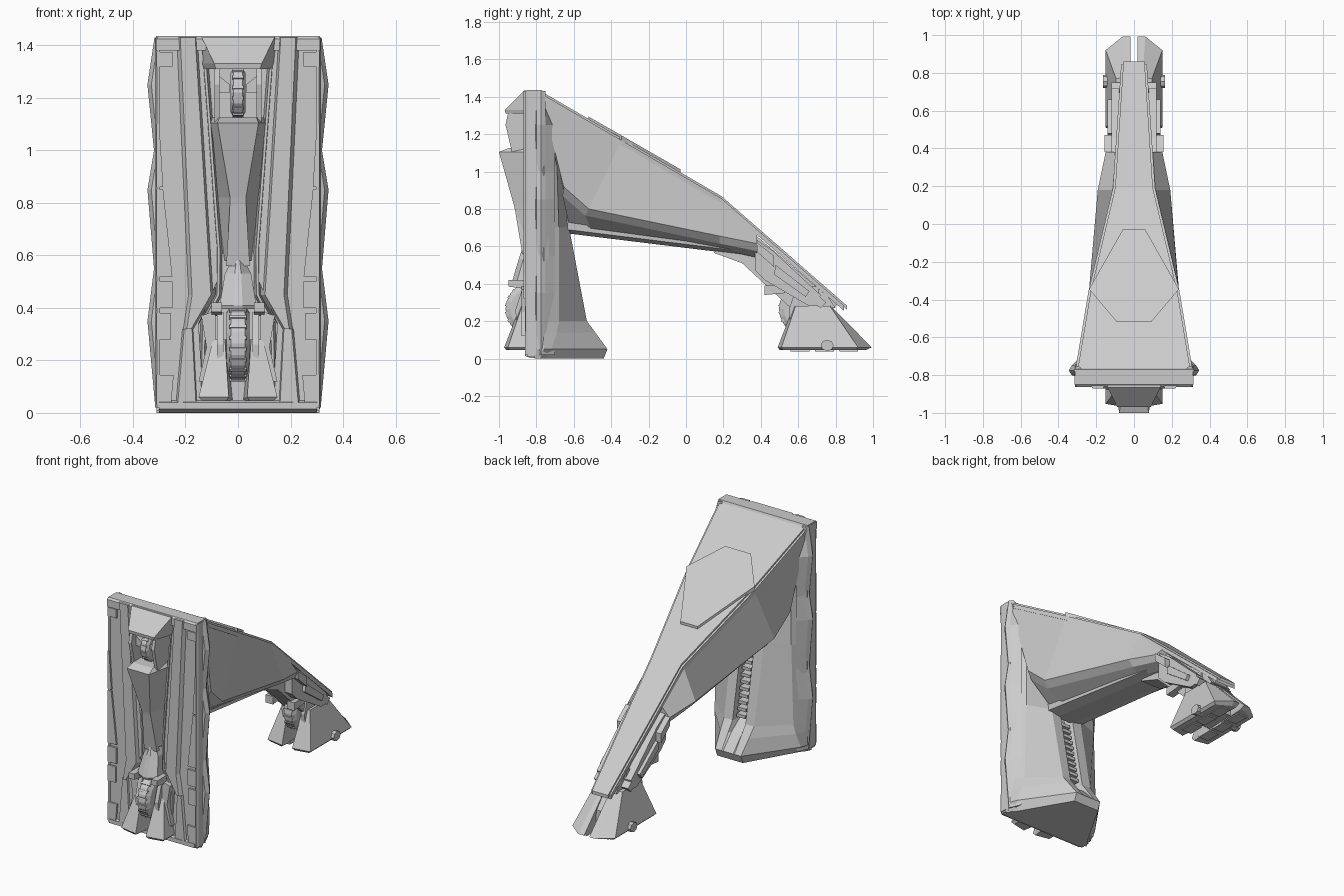
import bpy, bmesh, math


def make(name, bodies, mirror=False):
    """bodies: list of lofts, each a list of equal-length rings of points."""
    bm = bmesh.new()
    for rings in bodies:
        for s in ((1, -1) if mirror else (1,)):
            vs = [[bm.verts.new((s * x, y, z)) for x, y, z in r] for r in rings]
            n = len(vs[0])
            for a, b in zip(vs, vs[1:]):
                for i in range(n):
                    j = (i + 1) % n
                    bm.faces.new((a[i], a[j], b[j], b[i]))
            bm.faces.new(vs[0])
            bm.faces.new(vs[-1])
    bmesh.ops.recalc_face_normals(bm, faces=bm.faces)
    me = bpy.data.meshes.new(name)
    bm.to_mesh(me)
    bm.free()
    ob = bpy.data.objects.new(name, me)
    bpy.context.collection.objects.link(ob)
    return ob


def sym(half):                # half outline mirrored into a full ring
    return list(half) + [(-x, y, z) for x, y, z in reversed(half)]


def front(poly, y0, y1):      # x,z outline extruded along y
    return [[(x, y, z) for x, z in poly] for y in (y0, y1)]


def side(poly, x0, x1):       # y,z outline extruded along x
    return [[(x, y, z) for y, z in poly] for x in (x0, x1)]


def level(z, *pts):           # x,y outline at height z
    return [(x, y, z) for x, y in pts]


def wheel(name, y, z, r, hw, n=20):
    rings = []
    for x, k in [(-hw, .82), (-hw * .6, 1), (hw * .6, 1), (hw, .82)]:
        rings.append([(x, y + r * k * math.cos(2 * math.pi * i / n),
                       z + r * k * math.sin(2 * math.pi * i / n)) for i in range(n)])
    make(name, [rings])
    # raised treads
    tr = []
    for i in range(n):
        a = 2 * math.pi * (i + .5) / n
        c, s = math.cos(a), math.sin(a)
        tr.append([[(x, y + c * q - s * t, z + s * q + c * t)
                    for q, t in ((r * .9, -.008), (r * 1.02, -.006), (r * 1.02, .006), (r * .9, .008))]
                   for x in (-hw * .75, hw * .75)])
    make(name + "_treads", tr)


# --- tower core with tapering back spine, grooved down the middle
core = [(0, .295, -.78, .27, -.75, .09, -.44, 0), (.05, .315, -.76, .30, -.72, .09, -.42, 0),
        (.14, .315, -.76, .285, -.69, .10, -.485, .02), (.20, .315, -.76, .275, -.68, .105, -.53, .06),
        (.70, .315, -.76, .26, -.68, .11, -.625, .06),
        (1.03, .315, -.76, .25, -.69, .11, -.66, .02), (1.43, .31, -.78, .29, -.775, .1, -.77, 0)]
make("tower_core", [[sym(level(z, (.31, -.81), (a, b), (c, d), (e, f), (.045, f), (.035, f - g)))
                     for z, a, b, c, d, e, f, g in core]])
make("spine_rack", [side([(-.68, z), (-.545 - .19 * (z - .2), z), (-.545 - .19 * (z - .2), z + .02), (-.68, z + .025)], -.03, .03)
                    for z in [.22 + .04 * i for i in range(11)]])

# --- wavy side fins
fins = [(.02, .315), (.35, .345), (.55, .32), (.85, .345), (1.0, .32), (1.25, .345), (1.43, .318)]
make("side_fin", [[level(z, (.29, -.81), (w - .015, -.80), (w, -.775), (w - .015, -.75), (.28, -.70 - .06 * (z > 1.3)))
                   for z, w in fins]], True)

# --- front frame plates either side of the central channel
make("front_plate", [front([(.31, .01), (.31, 1.43), (.14, 1.43), (.07, .62), (.08, .5),
                            (.15, .34), (.13, .01)], -.848, -.79)], True)
rail = [(.295, -.83), (.297, -.855), (.308, -.858), (.316, -.845), (.316, -.80)]
make("edge_rail", [[level(z, *rail) for z in (.02, 1.43)]], True)

# --- long angled ribs, kicking outward above the foot
ribs = [(1.43, .145, .25), (.45, .085, .205), (.32, .16, .225)]
make("front_rib", [[level(z, (a, -.82), (a + .018, -.87), (b - .03, -.87), (b, -.82)) for z, a, b in ribs],
                   [level(z, (a, -.82), (a + .015, -.858), (b - .02, -.862), (b, -.82))
                    for z, a, b in ((.32, .16, .225), (.03, .145, .25))]], True)
make("inner_rib", [[level(z, (a, -.80), (a + .01, -.855), (a + .02, -.855), (a + .03, -.80))
                    for z, a in ((1.32, .11), (.62, .058), (.45, .06), (.34, .115), (.1, .12))]], True)

# --- edge blocks
blocks = [[(.25, 1.32), (.25, 1.375), (.31, 1.375), (.31, 1.32)],
          [(.25, .52), (.285, .85), (.31, .85), (.31, .52)],
          [(.300, 1.1), (.31, 1.1), (.31, .86), (.285, .86)],
          [(.25, .4), (.25, .5), (.31, .5), (.31, .4)],
          [(.255, .28), (.255, .38), (.31, .38), (.31, .28)],
          [(.255, .03), (.245, .145), (.31, .145), (.31, .03)]]
make("edge_block", [front(b, -.860, -.83) for b in blocks], True)
make("bottom_sill", [side([(-.862, .015), (-.862, .04), (-.84, .05), (-.78, .05), (-.78, .002), (-.83, .002)], -.30, .30)])
make("top_bar", [side([(-.862, 1.38), (-.862, 1.425), (-.85, 1.435), (-.77, 1.435), (-.74, 1.38)], -.312, .312)])

# --- upper hood, cheeks and little roller
make("hood", [[sym(level(1.432, (.14, -.865), (.14, -.80))), sym(level(1.33, (.09, -.968), (.15, -.81))),
               sym(level(1.31, (.085, -.965), (.14, -.81)))]])
make("hood_cheek", [side([(-.81, 1.32), (-.95, 1.32), (-.965, 1.25), (-.93, 1.1), (-.81, 1.1)], .07, .09),
                    front([(.03, 1.25), (.08, 1.29), (.08, 1.22), (.03, 1.22)], -.92, -.83)], True)
wheel("upper_roller", -.855, 1.22, .095, .028, 14)

# --- tongue running down the channel
make("tongue", [[sym(level(z, (a, f), (b, -.80))) for z, a, b, f in
                 ((1.125, .07, .10, -.95), (1.105, .078, .115, -1.0), (.82, .03, .085, -.92), (.58, .03, .055, -.865))]])
make("tongue_ridge", [[sym(level(z, (a, f), (a, -.85))) for z, a, f in ((.84, .028, -.922), (.56, .045, -.875))]])

# --- pointed cowl above the lower wheel
make("cowl", [[sym(level(z, (a * .25, f), (a, f + .025), (a, -.81))) for z, a, f in
               ((.62, .006, -.865), (.53, .05, -.895), (.41, .07, -.93), (.395, .065, -.925))]])


def foot(tag, y0, d):
    """Split foot with wheel; d scales its depth."""
    lv = [(.045, .045, .012, .135, .03, .135, .42, .05, .47), (.06, .035, 0, .15, .02, .15, .43, .06, .503),
          (.28, .05, .085, .095, .095, .095, .28, .045, .285)]
    make(tag + "_shoe", [[level(z, (a, y0 + b), (c, y0 + e), (g, y0 + h * d), (i, y0 + j * d), (.018, y0 + j * d))
                          for z, a, b, c, e, g, h, i, j in lv]], True)
    wheel(tag + "_wheel", y0 + .15, .265, .143, .043)
    make(tag + "_bracket", [side([(y0 + .07, .14), (y0 + .06, .26), (y0 + .10, .385), (y0 + .22, .385), (y0 + .24, .1)], .055, .08)], True)


foot("front_foot", -.972, .42)
foot("rear_foot", .49, 1)
make("front_flange", [side([(-.95, .385), (-.95, .42), (-.84, .42), (-.84, .37)], .06, .1),
                      front([(.085, .39), (.14, .37), (.12, .25), (.15, .12), (.1, .12), (.085, .2)], -.88, -.80)], True)

# --- rear foot sole pads, hubs and web between the toes
make("sole", [front([(.03, .038), (.1, .038), (.09, .06), (.03, .06)], y, y + .1) for y in (.56, .69, .82)], True)
hub = [[(x, .755 + .035 * math.cos(i * math.pi / 4), .07 + .03 * math.sin(i * math.pi / 4)) for i in range(8)]
       for x in (.11, .165)]
make("hub", [hub], True)
make("foot_web", [side([(.66, .05), (.66, .3), (.78, .27), (.86, .17), (.86, .05)], -.03, .03)])

# --- arm: broad angular hull narrowing to the ankle
hull = [[(.308, -.775, 1.405), (.27, -.655, .92), (.24, -.66, .87), (.1, -.62, .69)],
        [(.236, -.35, 1.155), (.253, -.52, .80), (.215, -.54, .765), (.1, -.5, .675)],
        [(.11, .18, .845), (.192, .18, .655), (.16, .18, .615), (.09, .15, .59)],
        [(.085, .38, .685), (.15, .38, .615), (.135, .38, .575), (.08, .38, .54)]]
make("arm_hull", [[sym(h) for h in hull]])
make("under_beam", [[sym([(.13, -.64, .76), (.13, -.64, .69), (.06, -.64, .67)]),
                     sym([(.12, .37, .61), (.11, .37, .565), (.06, .3, .555)])]])

# --- top armour plate in two layers, and raised panel
plate = [(.308, -.78, 1.432), (.236, -.35, 1.182), (.108, .19, .868), (.064, .86, .283)]


def slab(pts, top, bottom, grow):
    return [[sym([(x + grow, y, z + top), (x + grow, y, z + bottom)]) for x, y, z in pts]]


make("top_plate", slab(plate, 0, -.02, -.008))
make("top_plate_trim", slab(plate[:3] + [(.064, .845, .295)], -.012, -.04, .004))
make("raised_panel", slab([(.09, -.52, 1.281), (.238, -.345, 1.181), (.06, -.03, 1.0)], .012, -.015, 0))

# --- ankle, collars and side pistons
make("ankle", [side([(.36, .67), (.76, .33), (.80, .27), (.56, .27), (.44, .38), (.3, .51), (.15, .565), (.2, .62)], -.07, .07)])
make("ankle_cheek", [side([(.37, .64), (.46, .58), (.72, .34), (.70, .28), (.66, .28), (.42, .42), (.37, .47)], .06, .12),
                     side([(.42, .39), (.53, .39), (.53, .35), (.42, .34)], .05, .10)], True)
make("piston", [side([(.38, .62), (.47, .55), (.47, .49), (.38, .57)], .11, .155),
                side([(.48, .50), (.66, .36), (.64, .33), (.47, .45)], .11, .14),
                side([(.67, .37), (.75, .30), (.72, .27), (.65, .32)], .06, .12)], True)
make("tip_block", [side([(.70, .40), (.82, .30), (.78, .26), (.68, .32)], -.045, .045)])
